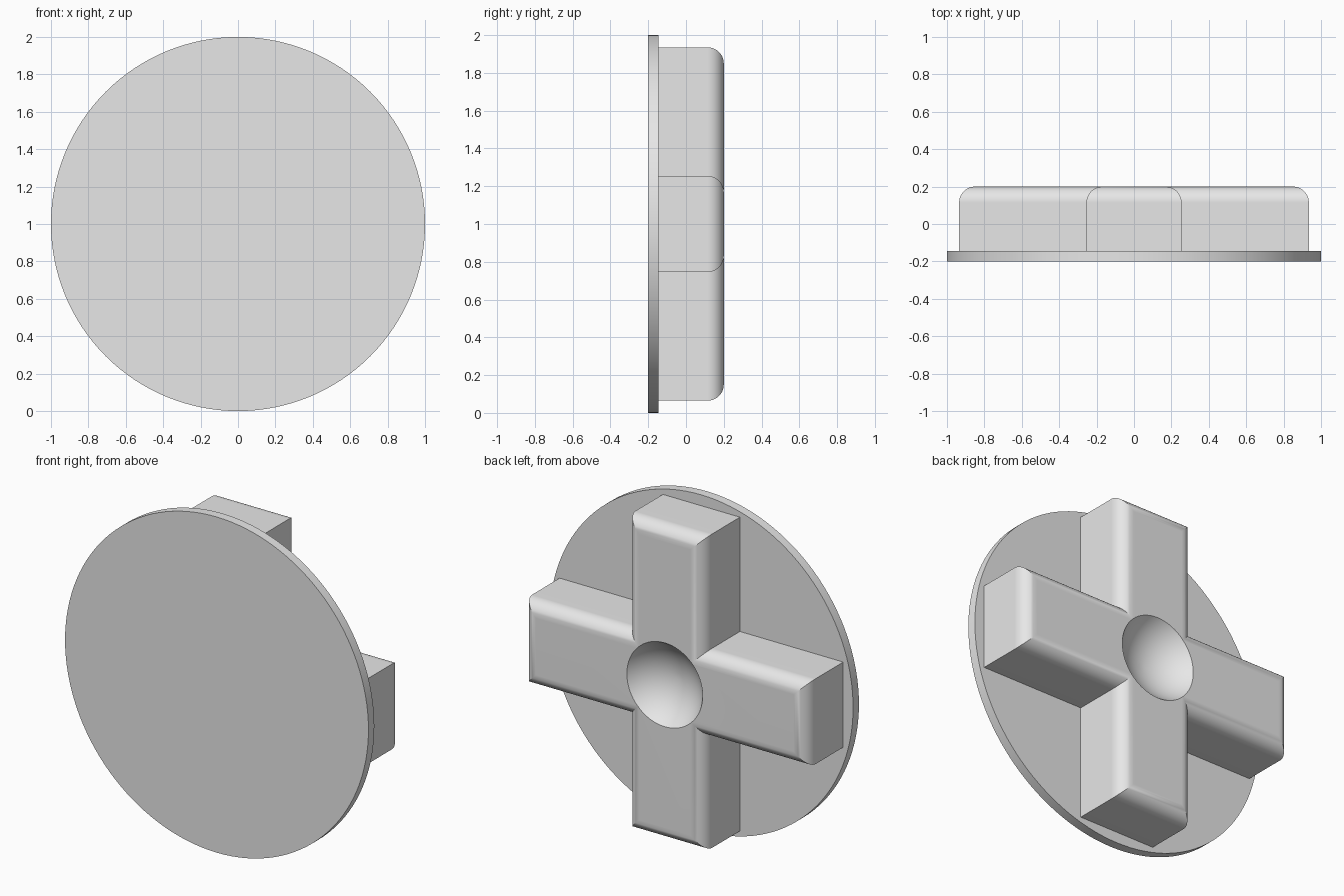
import bpy, bmesh, math
from mathutils import Matrix, Vector

default = bpy.data.objects.get("Cube")
if default:
    bpy.data.objects.remove(default, do_unlink=True)

grey = bpy.data.materials.new("light grey")
grey.use_nodes = True
grey.diffuse_color = (0.8, 0.8, 0.8, 1)
grey.node_tree.nodes["Principled BSDF"].inputs["Base Color"].default_value = (0.8, 0.8, 0.8, 1)

FRONT, SEAT, BACK = -0.2, -0.145, 0.2      # depths of disc front, disc back, cross back
ARM, HALF, FILLET = 0.935, 0.254, 0.085    # cross arm length, half width, edge rounding
RIM, DEPTH = 0.25, 0.13                    # dimple rim radius and depth
FACE_BACK = Matrix.Rotation(math.radians(90), 4, "X")


def make_object(name, bm):
    bmesh.ops.recalc_face_normals(bm, faces=bm.faces)
    mesh = bpy.data.meshes.new(name)
    bm.to_mesh(mesh)
    bm.free()
    mesh.materials.append(grey)
    obj = bpy.data.objects.new(name, mesh)
    bpy.context.collection.objects.link(obj)
    return obj


def activate(obj):
    bpy.ops.object.select_all(action="DESELECT")
    obj.select_set(True)
    bpy.context.view_layer.objects.active = obj


def smooth(obj):
    activate(obj)
    bpy.ops.object.shade_smooth_by_angle(angle=math.radians(30))
    weighted = obj.modifiers.new("Even normals", "WEIGHTED_NORMAL")
    weighted.keep_sharp = True


def cross_ring(bm, inset, y):
    """Twelve-point cross outline, pulled inward by inset."""
    a, w = ARM - inset, HALF - inset
    ring = []
    for quarter in range(4):
        turn = Matrix.Rotation(quarter * math.pi / 2, 4, "Y")
        for x, z in ((w, w), (a, w), (a, -w)):
            ring.append(bm.verts.new(turn @ Vector((x, y, z)) + Vector((0, 0, 1))))
    return ring


# Round face plate
bm = bmesh.new()
bmesh.ops.create_cone(bm, cap_ends=True, segments=128, radius1=1, radius2=1, depth=SEAT - FRONT,
                      matrix=Matrix.Translation((0, (FRONT + SEAT) / 2, 1)) @ FACE_BACK)
smooth(make_object("round_plate", bm))

# Cross-shaped boss with rounded back edges
bm = bmesh.new()
rings = [cross_ring(bm, 0, SEAT)]
STEPS = 10
for i in range(STEPS + 1):
    t = i / STEPS * math.pi / 2
    rings.append(cross_ring(bm, FILLET * (1 - math.cos(t)), BACK - FILLET * (1 - math.sin(t))))
for low, high in zip(rings, rings[1:]):
    for i in range(len(low)):
        j = (i + 1) % len(low)
        bm.faces.new((low[i], low[j], high[j], high[i]))
bm.faces.new(rings[0])
bm.faces.new(rings[-1])
cross = make_object("cross_boss", bm)

# Spherical dimple in the middle of the cross
radius = (RIM ** 2 + DEPTH ** 2) / (2 * DEPTH)
bm = bmesh.new()
bmesh.ops.create_uvsphere(bm, u_segments=64, v_segments=48, radius=radius,
                          matrix=Matrix.Translation((0, BACK - DEPTH + radius, 1)) @ FACE_BACK)
cutter = make_object("dimple_cutter", bm)
cutter.hide_render = True
cut = cross.modifiers.new("Dimple", "BOOLEAN")
cut.operation = "DIFFERENCE"
cut.solver = "EXACT"
cut.object = cutter
activate(cross)
bpy.ops.object.modifier_apply(modifier=cut.name)
bpy.data.objects.remove(cutter, do_unlink=True)
smooth(cross)
